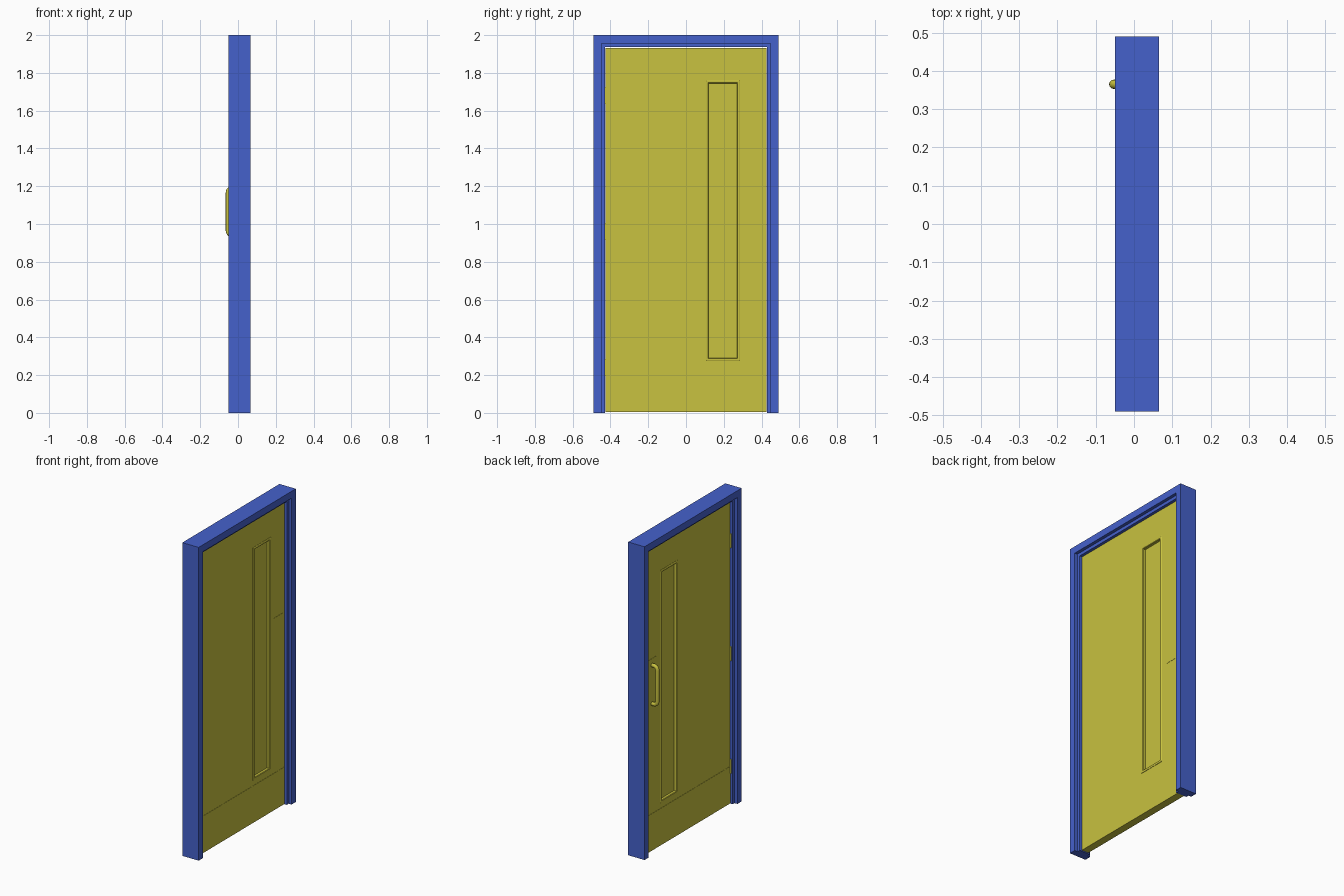
import bpy, bmesh, math
from mathutils import Matrix, Vector

if "Cube" in bpy.data.objects:
    bpy.data.objects.remove(bpy.data.objects["Cube"])


def material(name, color):
    m = bpy.data.materials.new(name)
    m.diffuse_color = color
    m.use_nodes = True
    m.node_tree.nodes["Principled BSDF"].inputs["Base Color"].default_value = m.diffuse_color
    return m


BLUE = material("frame_blue", (0.06, 0.12, 0.60, 1))
YELLOW = material("door_yellow", (0.58, 0.54, 0.05, 1))


def finish(name, bm, mat, smooth=False):
    bmesh.ops.recalc_face_normals(bm, faces=bm.faces)
    me = bpy.data.meshes.new(name)
    bm.to_mesh(me)
    bm.free()
    me.materials.append(mat)
    for p in me.polygons:
        p.use_smooth = smooth
    ob = bpy.data.objects.new(name, me)
    bpy.context.collection.objects.link(ob)
    return ob


def rect_sweep(name, stations, mat, closed=True):
    """Sweep a cross-section round a rectangle; station = (y0, y1, z0, z1, x)."""
    bm = bmesh.new()
    loops = []
    for y0, y1, z0, z1, x in stations:
        pts = ((y0, z0), (y0, z1), (y1, z1), (y1, z0))
        loops.append([bm.verts.new((x, y, z)) for y, z in pts])
    n = len(loops)
    for i in range(n):
        a, b = loops[i], loops[(i + 1) % n]
        for k in range(4 if closed else 3):
            j = (k + 1) % 4
            bm.faces.new((a[k], a[j], b[j], b[k]))
    if not closed:
        for k in (0, 3):
            bm.faces.new([lp[k] for lp in loops])
    return finish(name, bm, mat)


def box(name, x, y, z, mat, bevel=0):
    bm = bmesh.new()
    bmesh.ops.create_cube(bm, size=1)
    for v in bm.verts:
        v.co = Vector([(r[0] + r[1]) / 2 + c * (r[1] - r[0])
                       for c, r in zip(v.co, (x, y, z))])
    if bevel:
        # round the plate corners (edges running through its thickness)
        edges = [e for e in bm.edges
                 if abs(e.verts[0].co.x - e.verts[1].co.x) > 1e-5]
        bmesh.ops.bevel(bm, geom=edges, offset=bevel, segments=3,
                        profile=0.5, affect='EDGES')
    return finish(name, bm, mat)


# door frame: two jambs and a head with a rebate on each side of the stop
def jamb(w, top, x):
    return (-w, w, 0, top, x)


OUT, REB, STOP = (0.49, 2.0), (0.448, 1.956), (0.428, 1.936)
rect_sweep("door_frame", [
    jamb(*OUT, -0.05), jamb(*OUT, 0.065),
    jamb(*REB, 0.065), jamb(*REB, 0.045),
    jamb(*STOP, 0.045), jamb(*STOP, -0.03),
    jamb(*REB, -0.03), jamb(*REB, -0.05)], BLUE, closed=False)

# door leaf with the window opening
XB, XF = -0.015, 0.03
leaf = (-0.425, 0.425, 0.004, 1.933)
hole = (0.112, 0.278, 0.282, 1.753)
rect_sweep("door_leaf", [(*leaf, XB), (*leaf, XF), (*hole, XF), (*hole, XB)], YELLOW)


# glazing bead on both faces, and the pane
def bead(t, x):
    return (0.105 + t, 0.285 - t, 0.275 + t, 1.76 - t, x)


for side, face, s in (("front", XF, 1), ("back", XB, -1)):
    rect_sweep("window_bead_" + side, [
        bead(0, face - 0.002 * s), bead(0, face + 0.002 * s),
        bead(0.003, face + 0.004 * s), bead(0.012, face + 0.004 * s),
        bead(0.015, face + 0.001 * s), bead(0.015, face - 0.014 * s),
        bead(0.009, face - 0.014 * s), bead(0.009, face - 0.002 * s)], YELLOW)
    # kick plate and hand plate
    xs = sorted((face - 0.001 * s, face + 0.0015 * s))
    box("kick_plate_" + side, xs, (-0.425, 0.425), (0.004, 0.24), YELLOW)
    box("hand_plate_" + side, xs, (0.318, 0.418), (0.90, 1.23), YELLOW, 0.008)
box("window_pane", (0.002, 0.013), (0.113, 0.277), (0.283, 1.752), YELLOW)

# pull handle: round bar bent at both ends
R, XC, Z0, Z1 = 0.022, -0.053, 0.942, 1.188
path = [(XB, Z0)]
for zc, start in ((Z0 + R, 270), (Z1 - R, 180)):
    for i in range(7):
        a = math.radians(start - 15 * i)
        path.append((XC + R + R * math.cos(a), zc + R * math.sin(a)))
path.append((XB, Z1))
bm = bmesh.new()
rings, SIDES = [], 16
for i, (x, z) in enumerate(path):
    p, q = path[max(i - 1, 0)], path[min(i + 1, len(path) - 1)]
    t = Vector((q[0] - p[0], 0, q[1] - p[1])).normalized()
    nrm = Vector((t.z, 0, -t.x))
    ring = []
    for k in range(SIDES):
        a = 2 * math.pi * k / SIDES
        off = 0.012 * (math.cos(a) * nrm + math.sin(a) * Vector((0, 1, 0)))
        ring.append(bm.verts.new(Vector((x, 0.365, z)) + off))
    rings.append(ring)
for a, b in zip(rings, rings[1:]):
    for k in range(SIDES):
        j = (k + 1) % SIDES
        bm.faces.new((a[k], a[j], b[j], b[k]))
bm.faces.new(rings[0])
bm.faces.new(rings[-1])
finish("pull_handle", bm, YELLOW, smooth=True)

# three hinges: leaf in the gap plus a knuckle on the pull side
for i, z in enumerate((0.24, 0.96, 1.68), 1):
    box(f"hinge_leaf_{i}", (-0.016, 0.025), (-0.4285, -0.4245),
        (z - 0.045, z + 0.045), YELLOW)
    bm = bmesh.new()
    bmesh.ops.create_cone(bm, cap_ends=True, segments=12, radius1=0.005,
                          radius2=0.005, depth=0.09,
                          matrix=Matrix.Translation((-0.018, -0.4255, z)))
    finish(f"hinge_knuckle_{i}", bm, YELLOW)
